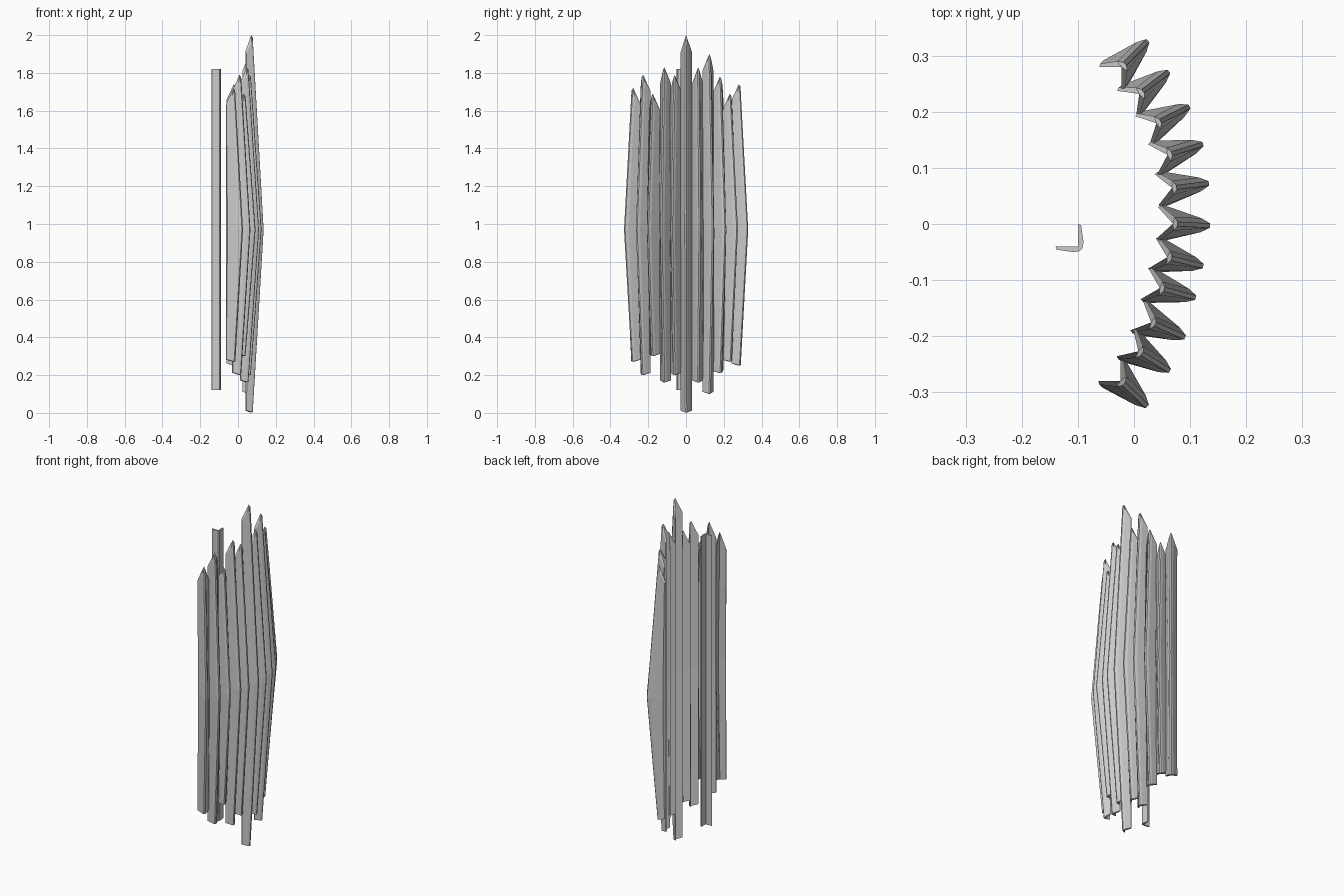
import bpy, bmesh
from math import radians, sin, cos

if "Cube" in bpy.data.objects:
    bpy.data.objects.remove(bpy.data.objects["Cube"])

# Angle-iron cross-section: (outward, sideways), one half then mirrored
HALF = [(0.028, 0), (0, 0.028), (0.0055, 0.031), (0.030, 0.0125), (0.0362, 0.004)]
PROFILE = HALF + [(u, -v) for u, v in reversed(HALF[1:])]
MID_Z = 0.97


def angle_slat(name, x, y, angle, bottom, top, bow=2.6, peak=0.088, foot=0.012):
    """Vertical angle section whose corner bows outward at mid height."""
    a = radians(angle)
    bm = bmesh.new()
    rings = []
    for z, scale, slope in ((bottom, 1, foot), (MID_Z, bow, 0), (top, 1, -peak)):
        ring = []
        for u, v in PROFILE:
            d = u * scale
            ring.append(bm.verts.new((x + d * cos(a) - v * sin(a),
                                      y + d * sin(a) + v * cos(a),
                                      z + slope * abs(v) / 0.029)))
        rings.append(ring)
    n = len(PROFILE)
    for lo, hi in zip(rings, rings[1:]):
        for i in range(n):
            j = (i + 1) % n
            bm.faces.new((lo[i], lo[j], hi[j], hi[i]))
    for ring in (rings[0], rings[-1]):
        for cap in ((0, 1, 2, 3), (0, 3, 4, 5, 6), (0, 6, 7, 8)):
            bm.faces.new([ring[i] for i in cap])
    bmesh.ops.recalc_face_normals(bm, faces=bm.faces)
    mesh = bpy.data.meshes.new(name)
    bm.to_mesh(mesh)
    bm.free()
    obj = bpy.data.objects.new(name, mesh)
    bpy.context.collection.objects.link(obj)
    return obj


# Fan of bowed, pointed slats: x, y, facing angle, bottom, top
SLATS = [
    (-0.042, 0.260, 45, 0.25, 1.74),
    (-0.013, 0.215, 37, 0.27, 1.69),
    (0.015, 0.167, 27, 0.21, 1.78),
    (0.033, 0.115, 17, 0.10, 1.90),
    (0.040, 0.061, 7, 0.16, 1.83),
    (0.0415, 0.002, -3, 0.00, 2.00),
    (0.032, -0.0525, -14, 0.20, 1.79),
    (0.019, -0.107, -15, 0.16, 1.83),
    (0.005, -0.164, -24, 0.30, 1.69),
    (-0.016, -0.212, -32, 0.20, 1.79),
    (-0.044, -0.260, -44, 0.27, 1.72),
]
for i, s in enumerate(SLATS):
    angle_slat(f"bowed_slat_{i + 1}", *s)

# Straight angle bar standing behind the fan
angle_slat("straight_bar", -0.12, -0.02, -45, 0.12, 1.82, bow=1, peak=0, foot=0)
